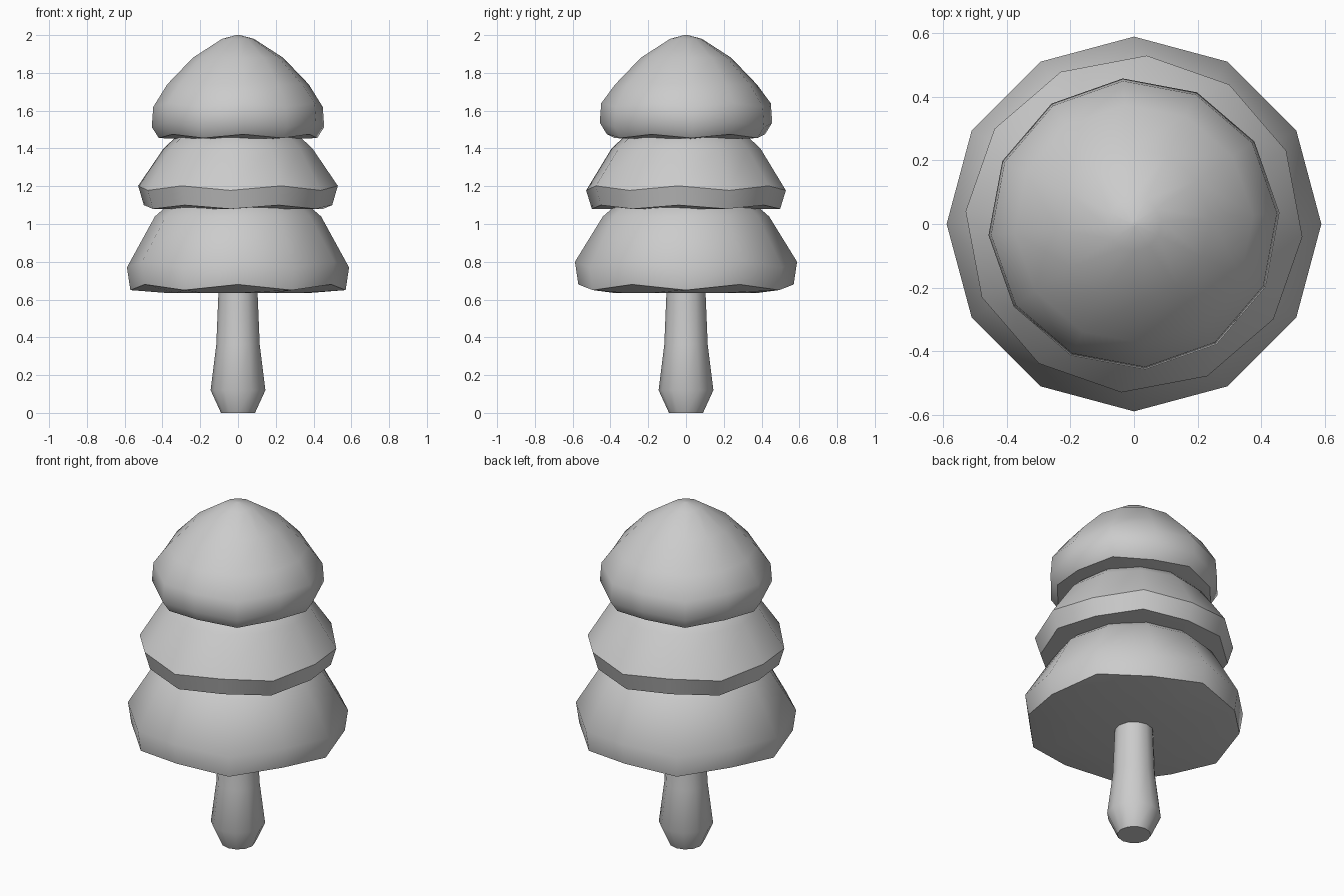
import bpy
import bmesh
from math import cos, sin, pi, radians

SIDES = 12

cube = bpy.data.objects.get("Cube")
if cube:
    bpy.data.objects.remove(cube, do_unlink=True)

grey = bpy.data.materials.new("plain grey")
grey.use_nodes = True
colour = (0.6, 0.6, 0.6, 1)
grey.diffuse_color = colour
grey.node_tree.nodes["Principled BSDF"].inputs["Base Color"].default_value = colour


def lathe(name, profile, turn=0, smooth=45):
    """Join rings of (radius, height, zigzag) from bottom to top and cap both ends."""
    bm = bmesh.new()
    rings = []
    for radius, height, zigzag in profile:
        ring = []
        for i in range(SIDES):
            a = radians(turn) + 2 * pi * i / SIDES
            z = height + zigzag * (-1 if i % 2 == 0 else 1)
            ring.append(bm.verts.new((radius * cos(a), radius * sin(a), z)))
        rings.append(ring)
    for low, high in zip(rings, rings[1:]):
        for i in range(SIDES):
            j = (i + 1) % SIDES
            bm.faces.new((low[i], low[j], high[j], high[i]))
    bm.faces.new(rings[0][::-1])
    bm.faces.new(rings[-1])
    bmesh.ops.recalc_face_normals(bm, faces=bm.faces)
    mesh = bpy.data.meshes.new(name)
    bm.to_mesh(mesh)
    bm.free()
    mesh.materials.append(grey)
    obj = bpy.data.objects.new(name, mesh)
    bpy.context.collection.objects.link(obj)
    bpy.ops.object.select_all(action='DESELECT')
    obj.select_set(True)
    bpy.context.view_layer.objects.active = obj
    bpy.ops.object.shade_smooth_by_angle(angle=radians(smooth))
    return obj


# Trunk, swelling near the foot
lathe("trunk", [(0.09, 0, 0), (0.145, 0.12, 0), (0.115, 0.36, 0), (0.1, 0.72, 0)])

# Foliage tiers with wavy rims, each turned slightly against the next
lathe("lower_foliage", [(0.38, 0.635, 0), (0.57, 0.665, 0.015), (0.588, 0.785, 0.015),
                        (0.44, 1.04, 0), (0.36, 1.11, 0), (0.1, 1.2, 0)])
lathe("middle_foliage", [(0.33, 1.08, 0), (0.5, 1.09, -0.01), (0.53, 1.19, -0.012),
                         (0.395, 1.4, 0), (0.32, 1.47, 0), (0.1, 1.56, 0)], turn=-4.3)
lathe("upper_foliage", [(0.3, 1.45, 0), (0.42, 1.465, 0.01), (0.458, 1.525, 0.012),
                        (0.45, 1.63, 0.01), (0.375, 1.74, 0), (0.24, 1.88, 0),
                        (0.085, 1.98, 0), (0.01, 2.0, 0)], turn=4.4)
